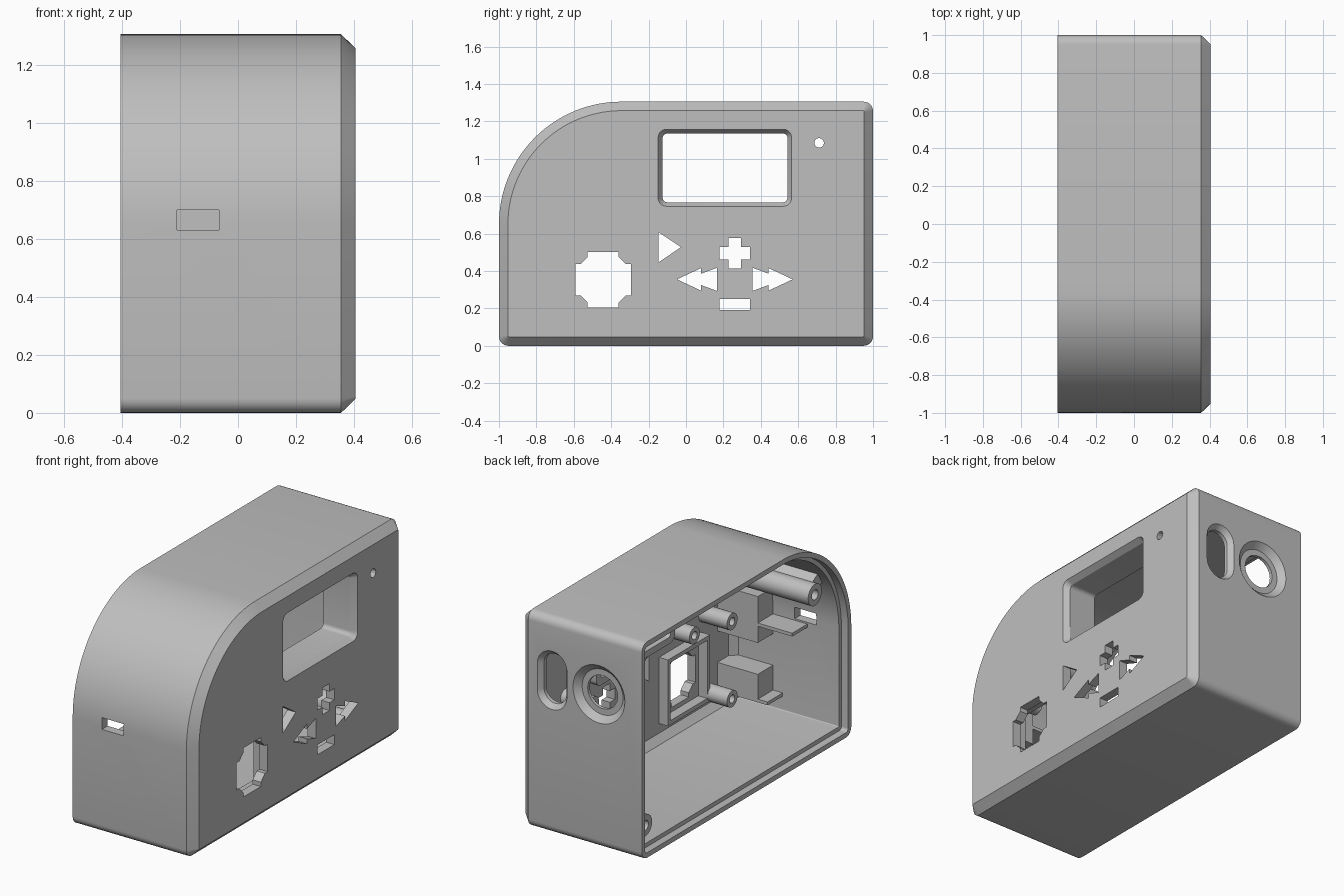
import bpy, bmesh
from math import sin, cos, pi, radians

if "Cube" in bpy.data.objects:
    bpy.data.objects.remove(bpy.data.objects["Cube"])

grey = bpy.data.materials.new("light grey plastic")
grey.use_nodes = True
colour = (0.52, 0.52, 0.52, 1)
grey.diffuse_color = colour
grey.node_tree.nodes["Principled BSDF"].inputs["Base Color"].default_value = colour


# ---- profile helpers: lists of 2D points ----
def arc(cu, cv, r, start, steps):
    return [(cu + r * cos(radians(start + 90 * i / steps)),
             cv + r * sin(radians(start + 90 * i / steps))) for i in range(steps + 1)]


def rrect(u0, u1, v0, v1, r, steps=6):
    return (arc(u1 - r, v0 + r, r, -90, steps) + arc(u1 - r, v1 - r, r, 0, steps)
            + arc(u0 + r, v1 - r, r, 90, steps) + arc(u0 + r, v0 + r, r, 180, steps))


def rect(u0, u1, v0, v1):
    return [(u0, v0), (u1, v0), (u1, v1), (u0, v1)]


def circle(u, v, r, n=32):
    return [(u + r * cos(2 * pi * i / n), v + r * sin(2 * pi * i / n)) for i in range(n)]


def case_outline(inset):
    """Rounded box outline with one large front top curve."""
    r = max(0.05 - inset, 0.006)
    e, h = 1 - inset, 1.305 - inset
    return (arc(e - r, inset + r, r, -90, 6) + arc(e - r, h - r, r, 0, 6)
            + arc(-0.345, 0.65, 0.655 - inset, 90, 32)
            + arc(-e + r, inset + r, r, 180, 6))


# ---- solid helpers ----
def loft(name, layers, axis="x"):
    """Solid through (offset, profile) layers along the x or y axis."""
    bm = bmesh.new()
    rings = []
    for off, pts in layers:
        rings.append([bm.verts.new((off, u, v) if axis == "x" else (u, off, v)) for u, v in pts])
    for a, b in zip(rings, rings[1:]):
        for i in range(len(a)):
            j = (i + 1) % len(a)
            bm.faces.new((a[i], a[j], b[j], b[i]))
    bm.faces.new(rings[0])
    bm.faces.new(rings[-1])
    bmesh.ops.recalc_face_normals(bm, faces=bm.faces)
    mesh = bpy.data.meshes.new(name)
    bm.to_mesh(mesh)
    bm.free()
    mesh.materials.append(grey)
    obj = bpy.data.objects.new(name, mesh)
    bpy.context.collection.objects.link(obj)
    return obj


def cut(obj, cutter):
    """Subtract the cutter and discard it."""
    mod = obj.modifiers.new("cut", "BOOLEAN")
    mod.operation, mod.solver, mod.object = "DIFFERENCE", "EXACT", cutter
    deps = bpy.context.evaluated_depsgraph_get()
    deps.update()
    mesh = bpy.data.meshes.new_from_object(obj.evaluated_get(deps))
    obj.modifiers.clear()
    obj.data = mesh
    bpy.data.objects.remove(cutter)


def prism(name, pts, a, b, axis="x"):
    return loft(name, [(a, pts), (b, pts)], axis)


def tube(name, pts, hole, a, b, ha, hb):
    obj = prism(name, pts, a, b)
    cut(obj, prism("cutter", hole, ha, hb))
    return obj


# ---- hollow case with chamfered panel and stepped rim ----
case = loft("case_shell", [(-0.405, case_outline(0)), (0.355, case_outline(0)),
                           (0.405, case_outline(0.048))])
cut(case, loft("cutter", [(-0.5, case_outline(0.055)), (0.31, case_outline(0.055)),
                          (0.35, case_outline(0.095))]))
cut(case, prism("cutter", case_outline(0.03), -0.5, -0.36))

# ---- screen window with sloped edge ----
window = rrect(-0.125, 0.543, 0.767, 1.135, 0.025)
cut(case, loft("cutter", [(0.25, window), (0.37, window),
                          (0.406, rrect(-0.15, 0.565, 0.745, 1.158, 0.045))]))

# ---- direction pad and button openings ----
pad_y, pad_z = -0.443, 0.353
corner = [(0.148, 0.083), (0.122, 0.083), (0.083, 0.122), (0.083, 0.148)]
pad = []
for k in range(4):
    c, s = round(cos(k * pi / 2)), round(sin(k * pi / 2))
    pad += [(pad_y + u * c - v * s, pad_z + u * s + v * c) for u, v in corner]

mid, row = 0.261, 0.355
arrow = [(0.309, 0), (0.181, 0.06), (0.181, 0.03), (0.095, 0.062),
         (0.095, -0.062), (0.181, -0.03), (0.181, -0.06)]
a, b, pz = 0.034, 0.081, 0.495
plus = [(b, a), (a, a), (a, b), (-a, b), (-a, a), (-b, a),
        (-b, -a), (-a, -a), (-a, -b), (a, -b), (a, -a), (b, -a)]
openings = [
    pad,
    [(-0.147, 0.446), (-0.027, 0.527), (-0.147, 0.607)],
    [(mid + u, pz + v) for u, v in plus],
    [(mid + u, row + v) for u, v in arrow],
    [(mid - u, row + v) for u, v in arrow],
    rect(0.18, 0.342, 0.19, 0.25),
    circle(0.712, 1.085, 0.026, 12),
]
for pts in openings:
    cut(case, prism("cutter", pts, 0.25, 0.5))

# ---- port in the front wall, switch slot and socket in the back wall ----
cut(case, prism("cutter", rect(-0.21, -0.065, 0.63, 0.7), -1.1, -0.9, "y"))
sx, px, bz = 0.195, -0.118, 0.93
slot = rrect(sx - 0.075, sx + 0.075, bz - 0.15, bz + 0.15, 0.0745, 10)
slot_rim = rrect(sx - 0.1, sx + 0.1, bz - 0.177, bz + 0.177, 0.0995, 10)
cut(case, loft("cutter", [(0.85, slot), (0.97, slot), (1.001, slot_rim)], "y"))
cut(case, loft("cutter", [(0.965, circle(px, bz, 0.137)), (1.001, circle(px, bz, 0.175))], "y"))
cut(case, prism("cutter", circle(px, bz, 0.1), 0.85, 1.1, "y"))
parts = [case]

# ---- frames behind the window and the direction pad ----
parts.append(tube("window_frame", rrect(-0.165, 0.583, 0.727, 1.175, 0.04), window,
                  0.19, 0.36, 0.1, 0.5))
parts.append(tube("pad_frame", rect(pad_y - 0.2, pad_y + 0.2, pad_z - 0.2, pad_z + 0.2),
                  rect(pad_y - 0.175, pad_y + 0.175, pad_z - 0.175, pad_z + 0.175),
                  0.29, 0.36, 0.2, 0.5))

# ---- small board posts ----
for i, (y, z) in enumerate([(-0.67, 0.657), (-0.67, 0.19), (-0.31, 0.71),
                            (0.65, 0.657), (0.65, 0.19)]):
    parts.append(tube(f"board_post_{i + 1}", circle(y, z, 0.05, 24), circle(y, z, 0.024, 24),
                      0.16, 0.365, 0.1, 0.3))

# ---- long screw posts with webs to the wall ----
for label, y, z, dy, dz in (("front_top", -0.76, 0.915, -0.83, 0.55),
                            ("back_bottom", 0.86, 0.14, 0.7, -0.7)):
    parts.append(tube(f"screw_post_{label}", circle(y, z, 0.065), circle(y, z, 0.03),
                      -0.33, 0.36, -0.5, 0.0))
    w, reach = 0.04, 0.125
    web = [(y + dy * t - dz * s, z + dz * t + dy * s)
           for t, s in ((0.05, -w), (reach, -w), (reach, w), (0.05, w))]
    parts.append(prism(f"screw_web_{label}", web, -0.3, 0.36))

# ---- brackets and ledges inside the front wall ----
for label, z0, z1, shelf_z, shelf_x in (("lower", 0.14, 0.31, 0.14, 0.015),
                                        ("upper", 0.5, 0.78, 0.6, -0.15)):
    parts.append(prism(f"{label}_bracket", rect(-0.955, -0.8, z0, z1), 0.08, 0.36))
    parts.append(prism(f"{label}_ledge", rect(-0.955, -0.8, shelf_z, shelf_z + 0.02),
                       shelf_x, 0.09))

# ---- smooth curves, sharp edges ----
for obj in parts:
    bpy.ops.object.select_all(action="DESELECT")
    obj.select_set(True)
    bpy.context.view_layer.objects.active = obj
    bpy.ops.object.shade_smooth_by_angle(angle=radians(28))
